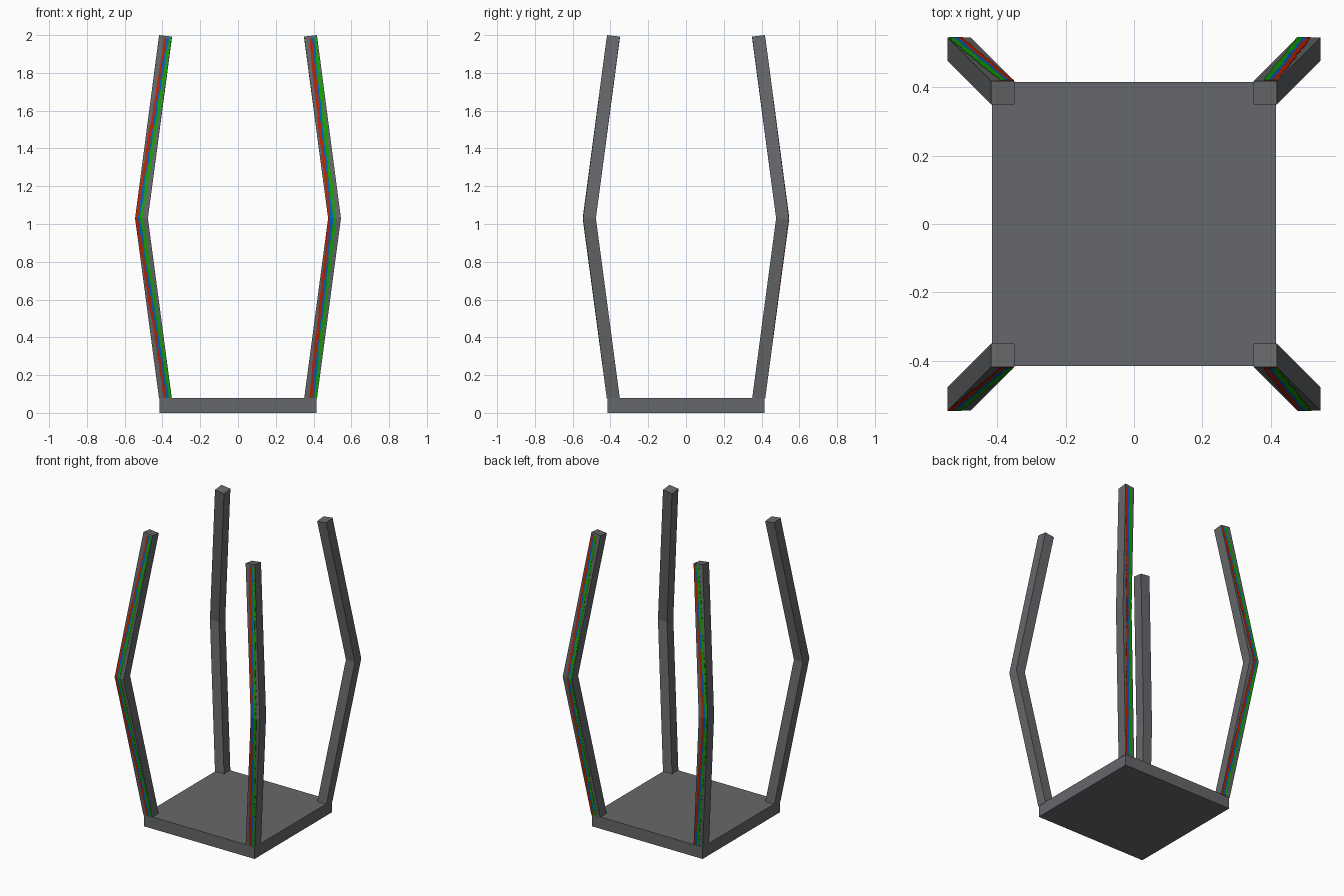
import bpy, bmesh, random

if "Cube" in bpy.data.objects:
    bpy.data.objects.remove(bpy.data.objects["Cube"])

random.seed(4)


def mat(name, c):
    m = bpy.data.materials.new(name)
    m.diffuse_color = (*c, 1)
    m.use_nodes = True
    m.node_tree.nodes["Principled BSDF"].inputs["Base Color"].default_value = m.diffuse_color
    return m


GREY = mat("dark grey", (0.13, 0.137, 0.145))
RED = mat("wire red", (0.52, 0.016, 0.0))
BLUE = mat("wire blue", (0.0, 0.12, 0.55))
GREEN = mat("wire green", (0.008, 0.36, 0.0))


def finish(bm, name, *materials):
    bmesh.ops.recalc_face_normals(bm, faces=bm.faces)
    me = bpy.data.meshes.new(name)
    bm.to_mesh(me)
    bm.free()
    for m in materials:
        me.materials.append(m)
    ob = bpy.data.objects.new(name, me)
    bpy.context.collection.objects.link(ob)
    return ob


def loft(rings, name, *materials, colour=lambda i: 0):
    """Closed solid through a list of equal rings; colour picks a material per side."""
    bm = bmesh.new()
    vr = [[bm.verts.new(p) for p in r] for r in rings]
    n = len(rings[0])
    for a, b in zip(vr, vr[1:]):
        for i in range(n):
            j = (i + 1) % n
            bm.faces.new((a[i], a[j], b[j], b[i])).material_index = colour(i)
    bm.faces.new(vr[0])
    bm.faces.new(vr[-1])
    return finish(bm, name, *materials)


def square(lo, hi, z, tilt, sx, sy):
    """Leg section between lo and hi on both axes, outer corner raised by tilt."""
    pts = [(lo, lo), (hi, lo), (hi, hi), (lo, hi)]
    mid = (lo + hi) / 2
    return [(sx * x, sy * y, z + tilt * ((x - mid) + (y - mid))) for x, y in pts]


# base plate
B = 0.416
loft([[(-B, -B, z), (B, -B, z), (B, B, z), (-B, B, z)] for z in (0, 0.08)],
     "base_plate", GREY)

W = 0.068                       # leg width
FOOT, KNEE, TOP = 0.35, 0.477, 0.35
ZF, ZK, ZT = 0.08, 1.03, 1.988


def inner(z):
    """Inner edge of a leg at a height."""
    if z < ZK:
        return FOOT + (KNEE - FOOT) * (z - ZF) / (ZK - ZF)
    return KNEE + (TOP - KNEE) * (z - ZK) / (ZT - ZK)


def wires(sx, sy, tag):
    """Red, blue and green wires as one thin ribbon on the front or back of a leg."""
    n = 44
    right = -sy                 # red lies to the viewer's left on either face
    rings = []
    for k in range(n + 1):
        z = ZF + (ZT - 0.004 - ZF) * k / n
        # the wires sit towards +x at the ends and towards -x at the knee
        drift = -0.013 + 0.026 * min(abs(z - ZK) / (ZK - ZF), 1)
        xs = []
        for e in (-0.020, -0.006, 0.004, 0.020):
            d = drift + right * (e + random.uniform(-0.0035, 0.0035))
            xs.append(sx * (inner(z) + W / 2) + max(-W / 2, min(W / 2, d)))
        y = inner(z) + W
        yo, yi = sy * (y + 0.002), sy * (y - 0.003)
        rings.append([(x, yo, z) for x in xs] + [(xs[3], yi, z), (xs[0], yi, z)])
    loft(rings, f"wires_{tag}", RED, BLUE, GREEN,
         colour=lambda i: (0, 1, 2, 2, 0, 0)[i])


# four bent legs with wires on their front or back faces
for sx, side in ((-1, "left"), (1, "right")):
    for sy, end in ((-1, "front"), (1, "back")):
        tag = f"{end}_{side}"
        loft([square(FOOT, FOOT + W, ZF - 0.005, 0, sx, sy),
              square(KNEE, KNEE + W, ZK, 0, sx, sy),
              square(TOP, TOP + W, ZT + 0.004, 0.12, sx, sy)],
             f"leg_{tag}", GREY)
        wires(sx, sy, tag)
